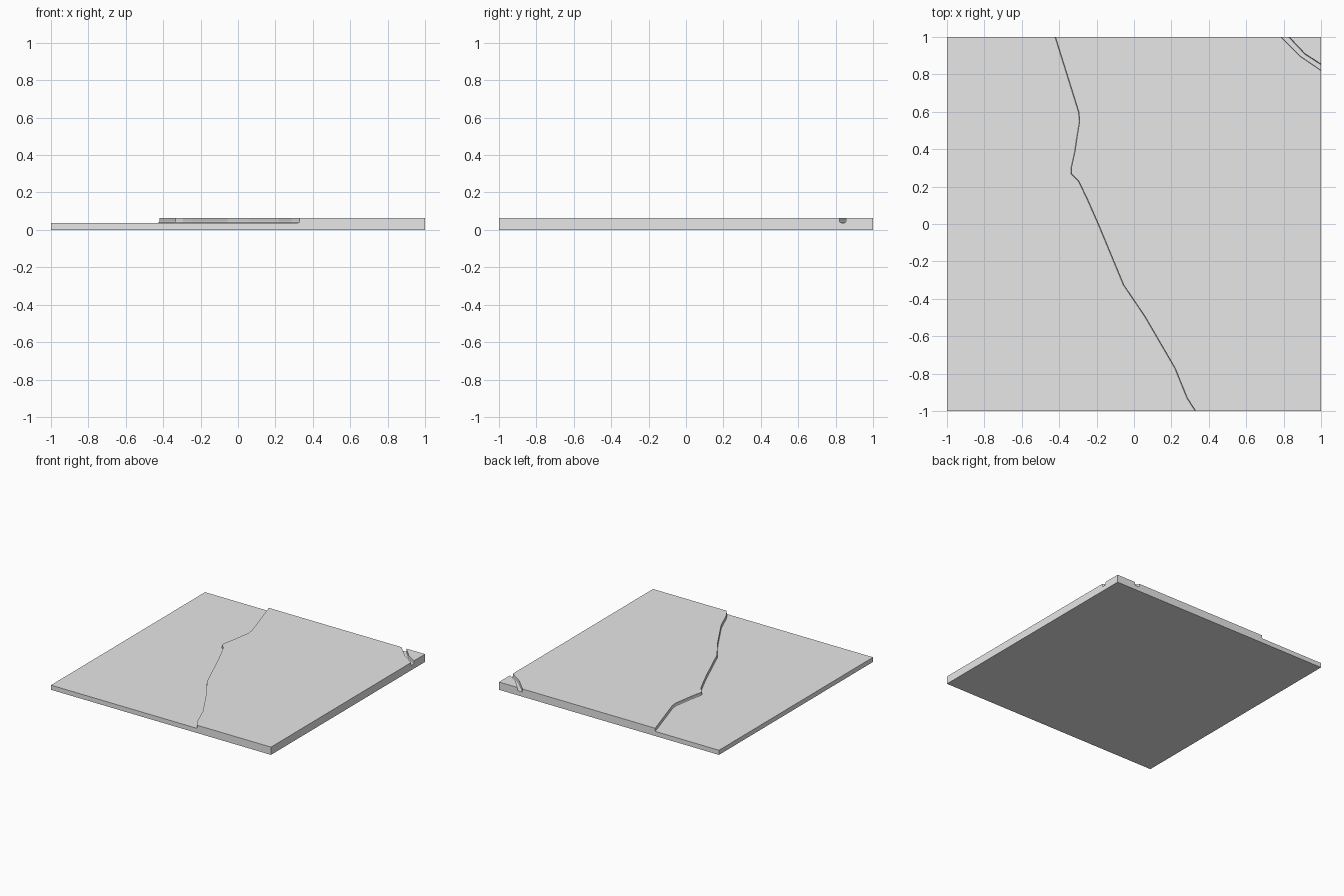
import bpy
import bmesh
from mathutils import Vector

if "Cube" in bpy.data.objects:
    bpy.data.objects.remove(bpy.data.objects["Cube"], do_unlink=True)

TOP, LEDGE, FILLET = 0.064, 0.038, 0.008

stone = bpy.data.materials.new("stone grey")
stone.use_nodes = True
colour = (0.8, 0.8, 0.8, 1)
stone.diffuse_color = colour
stone.node_tree.nodes["Principled BSDF"].inputs["Base Color"].default_value = colour


def loft(name, outlines):
    """Solid through a stack of (height, outline) levels."""
    bm = bmesh.new()
    rings = [[bm.verts.new((x, y, z)) for x, y in pts] for z, pts in outlines]
    bm.faces.new(rings[0])
    bm.faces.new(rings[-1])
    for low, high in zip(rings, rings[1:]):
        for i in range(len(low)):
            j = (i + 1) % len(low)
            bm.faces.new((low[i], low[j], high[j], high[i]))
    bmesh.ops.recalc_face_normals(bm, faces=bm.faces)
    mesh = bpy.data.meshes.new(name)
    bm.to_mesh(mesh)
    bm.free()
    mesh.materials.append(stone)
    obj = bpy.data.objects.new(name, mesh)
    bpy.context.collection.objects.link(obj)
    return obj


def carve(target, name, outline):
    """Cut a recess whose walls step in slightly at the floor."""
    cutter = loft(name, [(LEDGE, outline(FILLET)),
                         (LEDGE + 0.3 * FILLET, outline(0.3 * FILLET)),
                         (LEDGE + FILLET, outline(0)),
                         (TOP + 0.05, outline(0))])
    cutter.hide_render = True
    cut = target.modifiers.new(name, 'BOOLEAN')
    cut.operation, cut.solver, cut.object = 'DIFFERENCE', 'EXACT', cutter
    bpy.ops.object.select_all(action='DESELECT')
    bpy.context.view_layer.objects.active = target
    target.select_set(True)
    bpy.ops.object.modifier_apply(modifier=name)
    bpy.data.objects.remove(cutter, do_unlink=True)


# Square slab
square = [(-1, -1), (1, -1), (1, 1), (-1, 1)]
slab = loft("cracked_floor_slab", [(0, square), (TOP, square)])

# Broken-away layer beside the long crack
crack = [(-.45, 1.1), (-.42, 1), (-.295, .6), (-.29, .55), (-.305, .46),
         (-.315, .39), (-.335, .3), (-.335, .27), (-.295, .23), (-.245, .125),
         (-.19, 0), (-.055, -.325), (.06, -.495), (.22, -.77), (.285, -.93),
         (.33, -1), (.39, -1.1)]
carve(slab, "broken_layer",
      lambda d: [(x - d, y) for x, y in crack] + [(-1.1, -1.1), (-1.1, 1.1)])

# Narrow groove across the back corner
inner = [(.685, 1.1), (.785, 1), (.89, .895), (1, .82), (1.1, .752)]
outer = [(1.1, .79), (1, .855), (.915, .91), (.83, 1), (.735, 1.1)]
carve(slab, "corner_groove",
      lambda d: [(x + d * .6, y + d * .6) for x, y in inner]
      + [(x - d * .6, y - d * .6) for x, y in outer])
